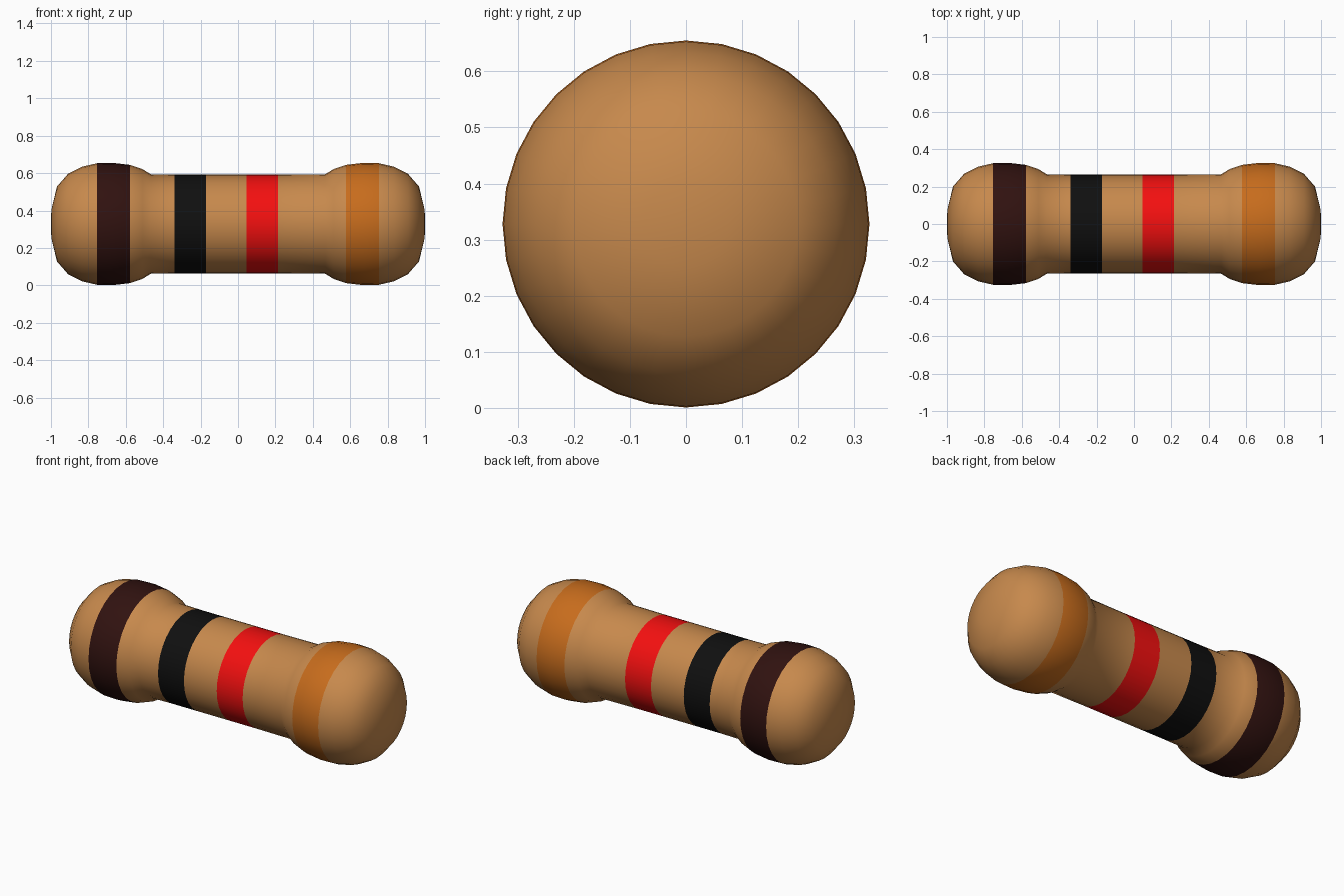
import bpy, bmesh, math
from mathutils import Vector

if "Cube" in bpy.data.objects:
    bpy.data.objects.remove(bpy.data.objects["Cube"], do_unlink=True)

SIDES = 32
AXIS_HEIGHT = 0.328


def make_material(name, rgb):
    mat = bpy.data.materials.new(name)
    mat.use_nodes = True
    mat.diffuse_color = (*rgb, 1)
    shader = mat.node_tree.nodes["Principled BSDF"]
    shader.inputs["Base Color"].default_value = (*rgb, 1)
    shader.inputs["Roughness"].default_value = 0.6
    return mat


materials = [
    make_material("tan_coating", (0.57, 0.25, 0.073)),
    make_material("brown_paint", (0.03, 0.006, 0.005)),
    make_material("black_paint", (0.005, 0.005, 0.005)),
    make_material("red_paint", (0.9, 0.005, 0.005)),
    make_material("orange_paint", (0.57, 0.15, 0.012)),
]

# Painted bands: start, end, material slot
bands = [(-0.755, -0.58, 1), (-0.34, -0.17, 2), (0.045, 0.215, 3), (0.575, 0.75, 4)]

# Bulbous end outline from the tip to the neck, as (distance, radius)
bulb = [(1, 0), (0.998, 0.075), (0.968, 0.2), (0.909, 0.268), (0.835, 0.306),
        (0.753, 0.325), (0.67, 0.327), (0.577, 0.316), (0.51, 0.293), (0.467, 0.266)]
SHAFT_RADIUS = 0.264

# Full outline: left bulb, shaft rings at the band edges, right bulb
outline = [(-x, r) for x, r in bulb]
outline += [(x, SHAFT_RADIUS) for band in bands[1:3] for x in band[:2]]
outline += reversed(bulb)

# Spin the outline about the long axis
bm = bmesh.new()
verts = [bm.verts.new((x, 0, r)) for x, r in outline]
edges = [bm.edges.new(pair) for pair in zip(verts, verts[1:])]
bmesh.ops.spin(bm, geom=verts + edges, cent=(0, 0, 0), axis=(1, 0, 0),
               angle=math.tau, steps=SIDES, use_duplicate=False)
bmesh.ops.remove_doubles(bm, verts=bm.verts, dist=0.0005)
bmesh.ops.recalc_face_normals(bm, faces=bm.faces)

# Paint the bands and smooth the surface
for face in bm.faces:
    x = face.calc_center_median().x
    face.smooth = True
    for start, end, slot in bands:
        if start - 0.01 < x < end + 0.01:
            face.material_index = slot

bmesh.ops.translate(bm, verts=bm.verts, vec=Vector((0, 0, AXIS_HEIGHT)))
mesh = bpy.data.meshes.new("banded_body")
bm.to_mesh(mesh)
bm.free()
for mat in materials:
    mesh.materials.append(mat)
body = bpy.data.objects.new("banded_body", mesh)
bpy.context.collection.objects.link(body)
